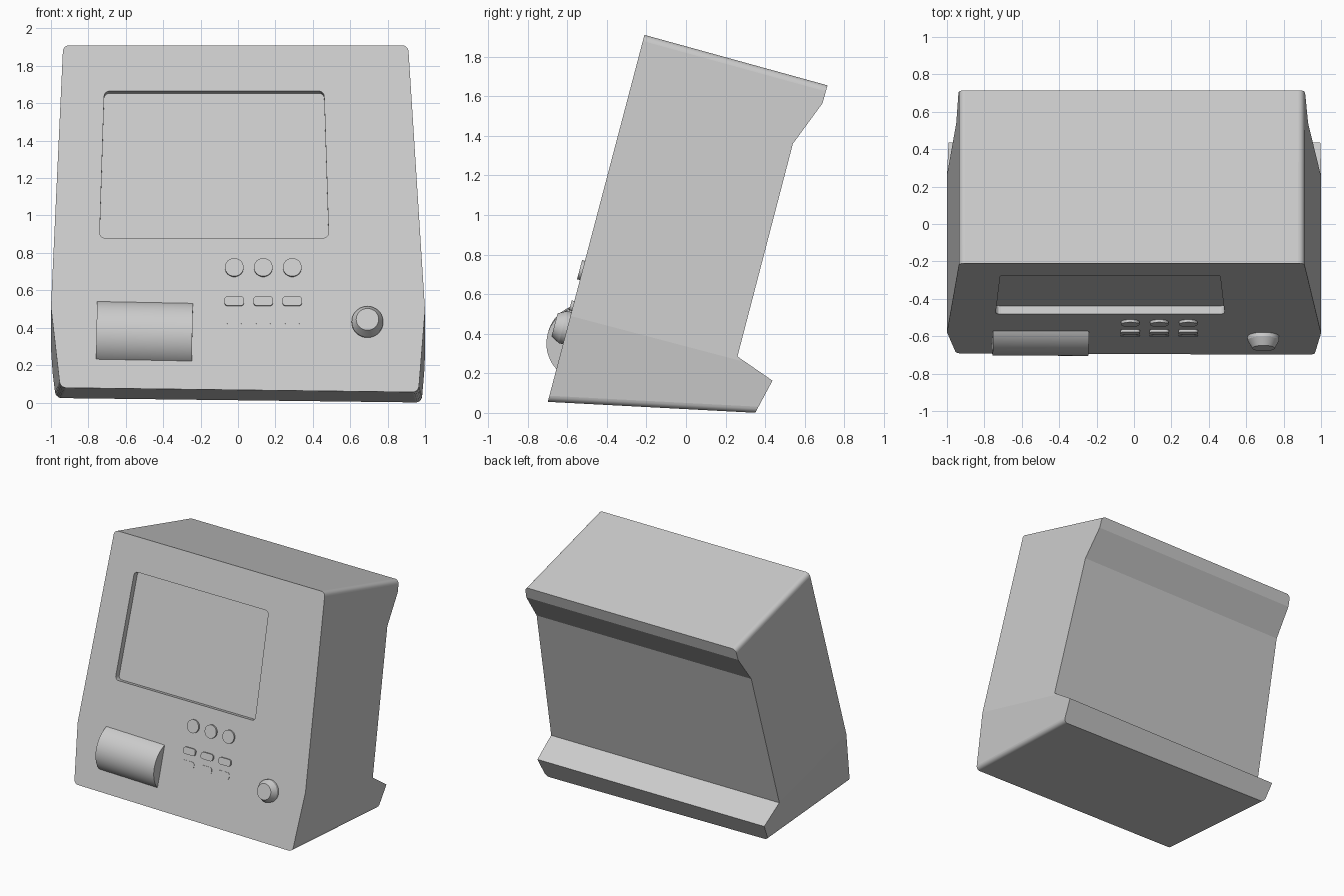
import bpy, bmesh
from math import radians, sin, cos, pi
from mathutils import Matrix, Vector

if "Cube" in bpy.data.objects:
    bpy.data.objects.remove(bpy.data.objects["Cube"])

# Front-panel frame: local (x, up the panel, outwards) -> world
S, C = 0.255, 0.967
PANEL = Matrix(((1, 0, 0, 0), (0, S, -C, -0.70), (0, C, S, 0.05), (0, 0, 0, 1)))


def v_of(z):
    """Height on the panel surface -> distance up the panel."""
    return (z - 0.05) / C


def finish(bm, name, smooth=None):
    bmesh.ops.recalc_face_normals(bm, faces=bm.faces[:])
    me = bpy.data.meshes.new(name)
    bm.to_mesh(me)
    bm.free()
    ob = bpy.data.objects.new(name, me)
    bpy.context.collection.objects.link(ob)
    if smooth:
        bpy.ops.object.select_all(action='DESELECT')
        ob.select_set(True)
        bpy.context.view_layer.objects.active = ob
        bpy.ops.object.shade_smooth_by_angle(angle=radians(smooth))
    return ob


def panel_prism(name, pts, out0, out1, radius=0, segs=5, smooth=30):
    """Outline on the front panel, optionally rounded, extruded along its normal."""
    bm = bmesh.new()
    bm.faces.new([bm.verts.new((x, v, out0)) for x, v in pts])
    if radius:
        bmesh.ops.bevel(bm, geom=bm.verts[:], offset=radius, segments=segs,
                        profile=0.5, affect='VERTICES')
    ext = bmesh.ops.extrude_face_region(bm, geom=bm.faces[:])
    moved = [g for g in ext['geom'] if isinstance(g, bmesh.types.BMVert)]
    bmesh.ops.translate(bm, verts=moved, vec=(0, 0, out1 - out0))
    bm.transform(PANEL)
    return finish(bm, name, smooth)


def cut(bm, co, no):
    """Slice off everything on the normal's side and cap the hole."""
    r = bmesh.ops.bisect_plane(bm, geom=bm.verts[:] + bm.edges[:] + bm.faces[:],
                               plane_co=co, plane_no=no, clear_outer=True)
    edges = [g for g in r['geom_cut'] if isinstance(g, bmesh.types.BMEdge)]
    bmesh.ops.contextual_create(bm, geom=edges)
    bmesh.ops.recalc_face_normals(bm, faces=bm.faces[:])


# Cabinet: side profile extruded across, then trimmed by side and base planes
profile = [(-0.7255, -0.047), (-0.21, 1.91), (0.715, 1.655), (0.69, 1.565),
           (0.54, 1.36), (0.26, 0.285), (0.437, 0.163), (0.32, -0.055)]
bm = bmesh.new()
face = bm.faces.new([bm.verts.new((-1.2, y, z)) for y, z in profile])
ext = bmesh.ops.extrude_face_region(bm, geom=[face])
bmesh.ops.translate(bm, vec=(2.4, 0, 0),
                    verts=[g for g in ext['geom'] if isinstance(g, bmesh.types.BMVert)])
bmesh.ops.recalc_face_normals(bm, faces=bm.faces[:])
cut(bm, (0, -0.70, 0.0675), (-0.0125, -0.0524, -1))
for side, ridge, base, top in ((1, (1.0, 0.455), (0.965, 0.005), (0.91, 1.92)),
                               (-1, (-1.0, 0.475), (-0.95, 0.025), (-0.935, 1.92))):
    for end in (base, top):
        d = Vector((end[0] - ridge[0], end[1] - ridge[1]))
        n = Vector((d.y, -d.x, 0)).normalized()
        if n.x * side < 0:
            n = -n
        cut(bm, PANEL @ Vector((*ridge, 0)), PANEL.to_3x3() @ n)
# rounded long edges along the top and bottom of both sides
bm.normal_update()
long_edges = []
for e in bm.edges:
    if len(e.link_faces) == 2:
        a, b = (f.normal for f in e.link_faces)
        if max(abs(a.z), abs(b.z)) > 0.9 and max(abs(a.x), abs(b.x)) > 0.9:
            long_edges.append(e)
r = bmesh.ops.bevel(bm, geom=long_edges, offset=0.032, segments=5, profile=0.5,
                    affect='EDGES', clamp_overlap=True)
for f in r['faces']:
    f.smooth = True
cabinet = finish(bm, "cabinet")

# Screen recess
cutter = panel_prism("screen_cutter",
                     [(-0.74, v_of(0.88)), (0.485, v_of(0.88)),
                      (0.46, v_of(1.665)), (-0.715, v_of(1.665))],
                     -0.045, 0.1, radius=0.028, smooth=None)
cutter.hide_render = True
cutter.hide_viewport = True
mod = cabinet.modifiers.new("screen_recess", 'BOOLEAN')
mod.operation = 'DIFFERENCE'
mod.solver = 'EXACT'
mod.object = cutter

# Buttons: one round row, two rows of small pills
for i, x in enumerate((-0.02, 0.135, 0.29)):
    ring = [(x + 0.05 * cos(2 * pi * k / 32), v_of(0.72) + 0.05 * sin(2 * pi * k / 32))
            for k in range(32)]
    panel_prism(f"round_button_{i + 1}", ring, -0.02, 0.015)
    for row, (z, out) in enumerate(((0.54, 0.014), (0.445, 0.003))):
        v, w, h = v_of(z), 0.053, 0.026
        panel_prism(f"pill_button_{row + 1}_{i + 1}",
                    [(x - w, v - h), (x + w, v - h), (x + w, v + h), (x - w, v + h)],
                    -0.02, out, radius=0.02)

# Half-sunk roll on the lower left
bm = bmesh.new()
bmesh.ops.create_cone(bm, cap_ends=True, segments=64, radius1=0.189, radius2=0.189,
                      depth=0.512)
bm.transform(PANEL @ Matrix.Translation((-0.5, v_of(0.381), -0.101))
             @ Matrix.Rotation(-0.02, 4, 'Z') @ Matrix.Rotation(pi / 2, 4, 'Y'))
finish(bm, "paper_roll_cover", 30)

# Knob: lathed cylinder with a tapered nose
bm = bmesh.new()
rings = [[bm.verts.new((r * cos(2 * pi * k / 40), r * sin(2 * pi * k / 40), o))
          for k in range(40)] for r, o in ((0.084, -0.02), (0.084, 0.022), (0.06, 0.066))]
for a, b in zip(rings, rings[1:]):
    for k in range(40):
        bm.faces.new((a[k - 1], a[k], b[k], b[k - 1]))
bm.faces.new(rings[0])
bm.faces.new(rings[-1])
bm.transform(PANEL @ Matrix.Translation((0.692, v_of(0.428), 0)))
finish(bm, "knob", 25)
